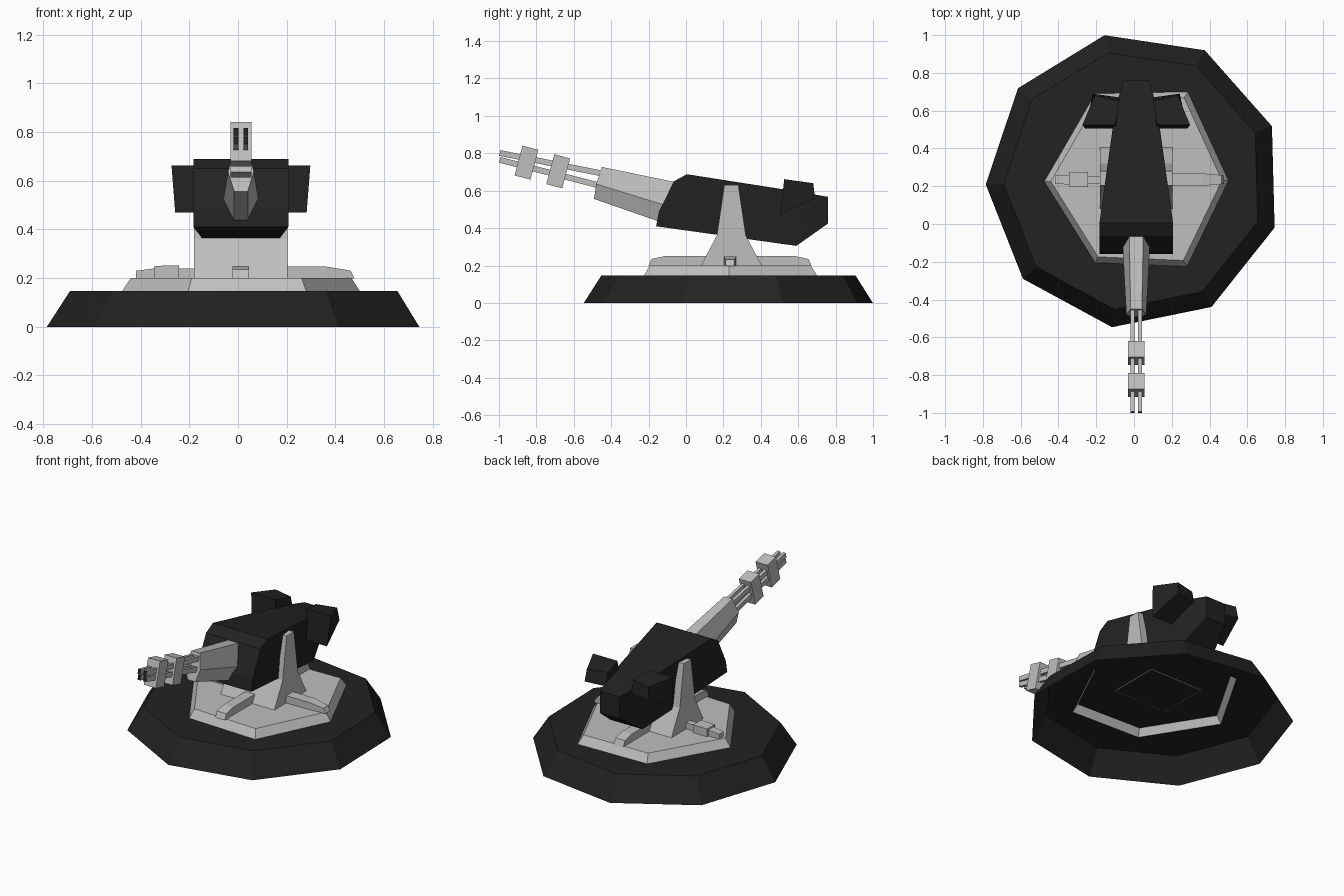
import bpy, bmesh, math
from mathutils import Vector, Matrix

if "Cube" in bpy.data.objects:
    bpy.data.objects.remove(bpy.data.objects["Cube"])


def material(name, v):
    m = bpy.data.materials.new(name)
    m.diffuse_color = (v, v, v, 1)
    m.use_nodes = True
    m.node_tree.nodes["Principled BSDF"].inputs["Base Color"].default_value = m.diffuse_color
    return m


LIGHT = material("light grey", 0.52)
DARK = material("charcoal", 0.016)
CX, CY = 0.012, 0.235            # turret axis


def finish(bm, name, *mats):
    bmesh.ops.recalc_face_normals(bm, faces=bm.faces)
    me = bpy.data.meshes.new(name)
    bm.to_mesh(me)
    bm.free()
    for m in mats:
        me.materials.append(m)
    ob = bpy.data.objects.new(name, me)
    bpy.context.collection.objects.link(ob)
    return ob


def loft(name, rings, mat, start=True, end=True):
    """Skin equal-sized rings of points, with optional end caps."""
    bm = bmesh.new()
    loops = [[bm.verts.new(p) for p in r] for r in rings]
    n = len(loops[0])
    for a, b in zip(loops, loops[1:]):
        for i in range(n):
            j = (i + 1) % n
            bm.faces.new((a[i], a[j], b[j], b[i]))
    if start:
        bm.faces.new(loops[0])
    if end:
        bm.faces.new(loops[-1])
    return finish(bm, name, mat)


def poly(n, r, z, phase):
    return [(r * math.cos(phase + i * math.tau / n),
             0.23 + r * math.sin(phase + i * math.tau / n), z) for i in range(n)]


HEX = [(-0.475, 0.225), (-0.205, -0.205), (0.28, -0.225),
       (0.50, 0.23), (0.285, 0.70), (-0.205, 0.69)]


def hexring(s, z):
    return [(CX + (x - CX) * s, CY + (y - CY) * s, z) for x, y in HEX]


# Nine-sided base skirt, open below, with a hexagonal hole on top
bm = bmesh.new()
ph = math.radians(21.5)
low = [bm.verts.new(p) for p in poly(9, 0.785, 0, ph)]
top = [bm.verts.new(p) for p in poly(9, 0.69, 0.147, ph)]
hole = [bm.verts.new(p) for p in hexring(1, 0.147)]
for i in range(9):
    j = (i + 1) % 9
    bm.faces.new((low[i], low[j], top[j], top[i]))
rim = [bm.edges.get((top[i], top[(i + 1) % 9])) for i in range(9)]
rim += [bm.edges.new((hole[i], hole[(i + 1) % 6])) for i in range(6)]
bmesh.ops.triangle_fill(bm, use_beauty=True, edges=rim, normal=(0, 0, 1))
finish(bm, "base_skirt", DARK)

# Hexagonal platform, with dark underside
loft("platform", [hexring(1, 0.147), hexring(0.93, 0.20)], LIGHT, start=False)
loft("platform_underside", [hexring(0.935, 0.192), hexring(0.932, 0.197)], DARK)


def rect(hx, hy, z):
    return [(CX + sx * hx, CY + sy * hy, z)
            for sx, sy in ((-1, -1), (1, -1), (1, 1), (-1, 1))]


# Outline of the pedestal on the underside
loft("underside_outline", [rect(0.19, 0.165, 0.189), rect(0.19, 0.165, 0.192)], LIGHT)
loft("underside_cover", [rect(0.184, 0.159, 0.186), rect(0.184, 0.159, 0.189)], DARK)

# Pedestal with tall side cheeks
side = [(0.08, 0.2), (0.165, 0.36), (0.205, 0.63), (0.28, 0.63), (0.32, 0.36), (0.405, 0.2)]
loft("pedestal", [[(x, y, z) for y, z in side] for x in (-0.18, 0.204)], LIGHT)


def arm(name, angle, stations):
    """Floor arm running out from the axis: (distance, half width, top height)."""
    rot = Matrix.Rotation(math.radians(angle), 4, 'Z')
    base = Vector((CX, CY, 0))
    rings = [[base + rot @ Vector((d, s * w, z))
              for s, z in ((-1, 0.198), (1, 0.198), (1, t), (-1, t))]
             for d, w, t in stations]
    loft(name, rings, LIGHT)


plain = [(0.05, 0.036, 0.247), (0.35, 0.033, 0.247), (0.45, 0.024, 0.231), (0.465, 0.022, 0.2)]
arm("right_arm", 0, plain)
for nm, a in (("rear_arm", 90), ("front_arm", -90)):
    arm(nm, a, [(0.05, 0.034, 0.25), (0.35, 0.034, 0.25), (0.42, 0.034, 0.235), (0.435, 0.034, 0.2)])
arm("left_arm", 180, [(0.05, 0.02, 0.24), (0.255, 0.02, 0.24), (0.255, 0.04, 0.252),
                      (0.355, 0.04, 0.25), (0.355, 0.026, 0.24), (0.43, 0.022, 0.23)])

# Gun body: side profile (y, z, half width), tapering to the rear
prof = [(-0.16, 0.41, 0.195), (-0.145, 0.487, 0.195), (-0.065, 0.65, 0.195), (0.005, 0.688, 0.195),
        (0.60, 0.595, 0.112), (0.76, 0.567, 0.07), (0.76, 0.425, 0.07), (0.59, 0.305, 0.115)]
bm = bmesh.new()
L, R = ([bm.verts.new((CX + s * w, y, z)) for y, z, w in prof] for s in (-1, 1))
for i in range(8):
    j = (i + 1) % 8
    bm.faces.new((L[i], L[j], R[j], R[i]))
for S in (L, R):
    for q in ((0, 1, 2, 3), (0, 3, 4, 7), (4, 5, 6, 7)):
        bm.faces.new([S[k] for k in q])
finish(bm, "gun_body", DARK)

# Rear side pods
for s, nm in ((-1, "left_pod"), (1, "right_pod")):
    loft(nm, [[(CX + s * x, y, z) for x, y, z in r] for r in (
        ((0.10, 0.505, 0.47), (0.27, 0.505, 0.47), (0.285, 0.525, 0.662), (0.11, 0.525, 0.662)),
        ((0.09, 0.67, 0.56), (0.23, 0.69, 0.56), (0.22, 0.68, 0.64), (0.09, 0.65, 0.64)))], DARK)


def six(t, m, b):
    """Six-sided ring from top, middle and bottom (y, z, half width)."""
    pts = [(CX + w, y, z) for y, z, w in (t, m, b)]
    return pts + [(CX - w, y, z) for y, z, w in (b, m, t)]


# Tapered barrel housing
loft("barrel_housing", [six((-0.45, 0.727, 0.03), (-0.48, 0.636, 0.053), (-0.492, 0.556, 0.028)),
                        six((0.0, 0.634, 0.038), (-0.04, 0.50, 0.076), (-0.10, 0.42, 0.03))], LIGHT)

# Four barrels, converging to the muzzle, with dark ends
for sx, nx in ((-1, "left"), (1, "right")):
    for nz, z0, z1 in (("upper", 0.802, 0.69), ("lower", 0.765, 0.622)):
        h = 0.015
        ring = [[(CX + sx * 0.02 + a * 0.01, y + b * 0.004, z + b * h)
                 for a, b in ((-1, -1), (1, -1), (1, 1), (-1, 1))]
                for y, z in ((-0.996, z0), (-0.44, z1))]
        ob = loft(nx + "_" + nz + "_barrel", ring, LIGHT)
        ob.data.materials.append(DARK)
        for f in ob.data.polygons:
            if f.normal.y < -0.8:
                f.material_index = 1

# Barrel clamps
for nm, y, z in (("front_clamp", -0.853, 0.75), ("rear_clamp", -0.683, 0.704)):
    bm = bmesh.new()
    bmesh.ops.create_cube(bm, size=1, matrix=Matrix.Translation((CX, y, z))
                          @ Matrix.Rotation(math.radians(-15), 4, 'X')
                          @ Matrix.Diagonal((0.086, 0.088, 0.165, 1)))
    finish(bm, nm, LIGHT)
